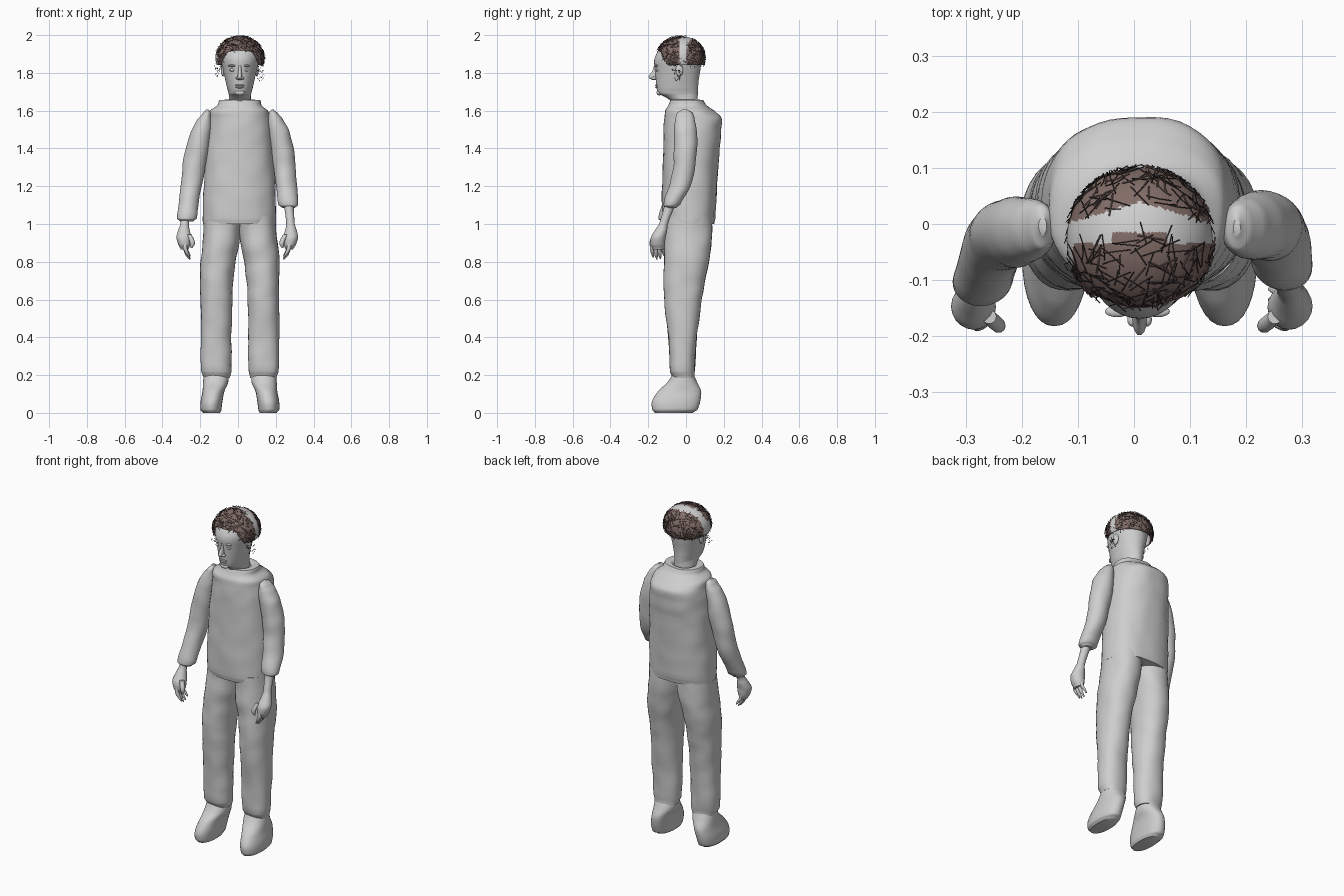
import bpy, bmesh, math, random
from mathutils import Vector, noise

random.seed(4)
cube = bpy.data.objects.get("Cube")
if cube:
    bpy.data.objects.remove(cube)

MID = 0.01  # the plane the body mirrors about


def material(name, r, g, b):
    m = bpy.data.materials.new(name)
    m.use_nodes = True
    m.diffuse_color = (r, g, b, 1)
    m.node_tree.nodes["Principled BSDF"].inputs["Base Color"].default_value = (r, g, b, 1)
    return m


GREY = material("plain grey", 0.62, 0.62, 0.62)
BROWN = material("hair brown", 0.22, 0.15, 0.135)
DARK = material("dark strand", 0.045, 0.034, 0.03)


def finish(bm, name, mats, angle=50):
    bmesh.ops.recalc_face_normals(bm, faces=bm.faces)
    mesh = bpy.data.meshes.new(name)
    bm.to_mesh(mesh)
    bm.free()
    for m in mats:
        mesh.materials.append(m)
    ob = bpy.data.objects.new(name, mesh)
    bpy.context.collection.objects.link(ob)
    bpy.ops.object.select_all(action="DESELECT")
    ob.select_set(True)
    bpy.context.view_layer.objects.active = ob
    bpy.ops.object.shade_smooth_by_angle(angle=math.radians(angle))
    return ob


def catmull(a, b, c, d, t):
    return 0.5 * (2 * b + (c - a) * t + (2 * a - 5 * b + 4 * c - d) * t * t
                  + (3 * b - a - 3 * c + d) * t ** 3)


def loft(name, rings, side=1, power=2.0, wrinkle=0.0, lean=0.0, seg=32, steps=5):
    """Skin smoothly through flat rings given as (z, x0, x1, y0, y1)."""
    bm = bmesh.new()
    last = len(rings) - 1
    rows = []
    for i in range(last):
        near = [rings[max(0, min(last, i + k))] for k in (-1, 0, 1, 2)]
        for s in range(steps + (i == last - 1)):
            t = s / steps
            z = near[1][0] * (1 - t) + near[2][0] * t
            rows.append([z] + [catmull(*(r[k] for r in near), t) for k in range(1, 5)])
    loops = []
    for z, x0, x1, y0, y1 in rows:
        loop = []
        out = lean * max(0, 1.55 - z)  # swings the arms outward below the shoulder
        for j in range(seg):
            a = math.tau * j / seg
            c, s = math.cos(a), math.sin(a)
            x = (x0 + x1) / 2 + (x1 - x0) / 2 * math.copysign(abs(c) ** (2 / power), c)
            y = (y0 + y1) / 2 + (y1 - y0) / 2 * math.copysign(abs(s) ** (2 / power), s)
            n = wrinkle * noise.noise(Vector((x * 12, y * 12, z * 12 + side)))
            loop.append(bm.verts.new((MID + side * (x + out + c * n), y + s * n, z)))
        loops.append(loop)
    for lo, hi in zip(loops, loops[1:]):
        for j in range(seg):
            k = (j + 1) % seg
            bm.faces.new((lo[j], lo[k], hi[k], hi[j]))
    bm.faces.new(loops[0])
    bm.faces.new(loops[-1])
    return finish(bm, name, [GREY])


def ellipsoid(name, centre, radii):
    bm = bmesh.new()
    bmesh.ops.create_uvsphere(bm, u_segments=16, v_segments=10, radius=1)
    for v in bm.verts:
        v.co = Vector(centre) + Vector(r * c for r, c in zip(radii, v.co))
    return finish(bm, name, [GREY])


def finger(points, radius):
    """Rings of a tapering finger from the knuckle to the tip."""
    rings = []
    for (x, y, z), taper in zip(points, (1, 1.05, 0.9, 0.35)):
        r = radius * taper
        rings.append((z, x - r, x + r, y - r, y + r))
    return rings


# Shirt with a raised collar
loft("shirt", [
    (1.0, -.195, .19, -.12, .15), (1.03, -.197, .19, -.125, .155),
    (1.2, -.192, .187, -.125, .165), (1.4, -.182, .178, -.12, .178),
    (1.5, -.174, .17, -.118, .187), (1.56, -.165, .16, -.115, .19),
    (1.6, -.158, .15, -.112, .15), (1.628, -.12, .118, -.095, .11),
    (1.657, -.108, .108, -.082, .09), (1.658, -.075, .075, -.07, .07),
    (1.645, -.06, .06, -.06, .06)], power=2.3, wrinkle=.005, seg=48)

# Limbs, mirrored left and right
for label, side in (("left", 1), ("right", -1)):
    loft(label + "_trouser_leg", [
        (.185, .055, .195, -.07, .045), (.22, .045, .208, -.085, .045),
        (.4, .045, .208, -.095, .058), (.6, .04, .207, -.115, .082),
        (.7, .033, .21, -.117, .1), (.8, .022, .209, -.116, .122),
        (.9, .002, .198, -.115, .135), (1.04, -.01, .187, -.105, .135)],
        side, power=2.2, wrinkle=.006)
    loft(label + "_foot", [
        (0, .105, .195, -.165, .035), (.015, .098, .208, -.178, .06),
        (.06, .092, .208, -.18, .075), (.115, .082, .198, -.148, .08),
        (.16, .062, .195, -.1, .06), (.22, .062, .19, -.065, .035)], side, power=2.2)
    # The right arm hangs further out and its sleeve covers more of the forearm
    reach, lean = (1, .01) if side > 0 else (1.14, .055)
    sleeve = []
    for z, x0, x1, y0, y1 in [
            (1.085, .22, .285, -.10, -.05), (1.1, .2, .303, -.118, -.03),
            (1.2, .19, .298, -.09, .025), (1.3, .175, .292, -.068, .048),
            (1.4, .16, .282, -.066, .058), (1.5, .148, .258, -.066, .055),
            (1.56, .148, .225, -.055, .045), (1.59, .153, .197, -.045, .033),
            (1.605, .166, .18, -.02, .01)]:
        drop = (1.6 - z) * (reach - 1)
        sleeve.append((z - drop, x0, x1, y0 - drop * .4, y1 - drop * .4))
    loft(label + "_sleeve", sleeve, side, wrinkle=.006, lean=lean)
    loft(label + "_forearm_and_palm", [
        (.865, .235, .275, -.175, -.12), (.89, .225, .29, -.187, -.112),
        (.93, .222, .302, -.186, -.108), (.965, .233, .295, -.165, -.1),
        (1.0, .24, .285, -.142, -.095), (1.1, .23, .28, -.115, -.06)],
        side, lean=lean, seg=20)
    for i in range(4):
        y = -.177 + i * .019
        drop = (.01, 0, .003, .018)[i]
        loft(f"{label}_finger_{i + 1}", finger([
            (.255, y, .9), (.252, y - .003, .87),
            (.24, y, .835 + drop), (.225, y + .004, .812 + drop)], .0105),
            side, lean=lean, seg=10, steps=3)
    loft(label + "_thumb", finger([
        (.235, -.165, .945), (.22, -.178, .915),
        (.215, -.182, .89), (.22, -.18, .872)], .013), side, lean=lean, seg=10, steps=3)
    # Face details
    x = MID - .004 + side * .036
    ellipsoid(label + "_eye", (x, -.148, 1.815), (.014, .012, .008))
    ellipsoid(label + "_brow", (x, -.156, 1.838), (.022, .01, .006))
    ellipsoid(label + "_nostril", (MID + side * .013, -.17, 1.772), (.009, .013, .008))
    ellipsoid(label + "_ear", (MID + side * .09, -.035, 1.815), (.01, .02, .034))

# Neck, jaw and skull
loft("head", [
    (1.58, -.06, .06, -.075, .06), (1.655, -.058, .058, -.085, .062),
    (1.675, -.058, .058, -.115, .062), (1.69, -.06, .06, -.147, .063),
    (1.72, -.068, .068, -.156, .064), (1.76, -.077, .077, -.16, .067),
    (1.81, -.088, .088, -.164, .075), (1.87, -.1, .1, -.168, .082),
    (1.915, -.1, .1, -.148, .076), (1.95, -.084, .084, -.11, .055),
    (1.97, -.05, .05, -.07, .02), (1.975, -.02, .02, -.05, 0)], seg=40)
loft("nose", [
    (1.762, -.008, .008, -.178, -.15), (1.77, -.014, .014, -.194, -.14),
    (1.782, -.012, .012, -.198, -.14), (1.81, -.009, .009, -.179, -.14),
    (1.84, -.008, .008, -.17, -.14)], seg=14)
ellipsoid("upper_lip", (MID, -.154, 1.734), (.026, .009, .005))
ellipsoid("lower_lip", (MID, -.153, 1.724), (.022, .01, .006))
ellipsoid("chin", (MID, -.142, 1.695), (.026, .014, .014))

# Hair shell: brown at the front and back with a bare band across the crown
CENTRE = Vector((MID, -.028, 1.88))
RADII = Vector((.13, .129, .115))


def on_shell(d, grow=1.0):
    return CENTRE + Vector(r * c * grow for r, c in zip(RADII, d))


def covered(p):
    if p.z < 1.842:
        return False
    off = abs(p.x - MID)
    return p.y > -.06 or off > .1 or p.z > 1.918 - 25 * max(0, off - .05) ** 2


def is_hair(p):
    off = abs(p.x - MID)
    if p.y < -.035 + .02 * (off < .05):
        return p.x > -.108  # the right temple is bare
    return p.y > .04 - .3 * off


bm = bmesh.new()
bmesh.ops.create_uvsphere(bm, u_segments=112, v_segments=72, radius=1)
for v in bm.verts:
    v.co = on_shell(v.co)
for f in bm.faces:
    f.material_index = int(is_hair(f.calc_center_median()))
bmesh.ops.delete(bm, geom=[f for f in bm.faces if not covered(f.calc_center_median())],
                 context="FACES")
shell = finish(bm, "hair_shell", [GREY, BROWN])
solid = shell.modifiers.new("thickness", "SOLIDIFY")
solid.thickness = .006


# Loose strands crossing the hair
def strands(name, lines, mat, width):
    curve = bpy.data.curves.new(name, "CURVE")
    curve.dimensions = "3D"
    curve.bevel_depth = width
    curve.bevel_resolution = 0
    for pts in lines:
        sp = curve.splines.new("POLY")
        sp.points.add(len(pts) - 1)
        for point, p in zip(sp.points, pts):
            point.co = (p.x, p.y, min(p.z, 1.998), 1)
    curve.materials.append(mat)
    bpy.context.collection.objects.link(bpy.data.objects.new(name, curve))


def random_direction():
    return Vector(random.gauss(0, 1) for _ in range(3)).normalized()


lines = []
while len(lines) < 330:
    d = random_direction()
    p = on_shell(d)
    if covered(p) and is_hair(p):
        step = d.cross(random_direction()).normalized() * random.uniform(.1, .22)
        lines.append([on_shell((d + step * k).normalized(), 1.01 + .03 * abs(k))
                      for k in (-1, 0, 1)])
strands("dark_strands", lines[:250], DARK, .0009)
strands("brown_strands", lines[250:], BROWN, .0014)

# Thin curls hanging beside the ears
curls = []
for side in (1, -1):
    for i in range(14):
        p = Vector((MID + side * random.uniform(.1, .125), random.uniform(-.07, -.03),
                    random.uniform(1.76, 1.85)))
        curls.append([p, p + random_direction() * .012, p + random_direction() * .016])
strands("side_curls", curls, DARK, .001)
